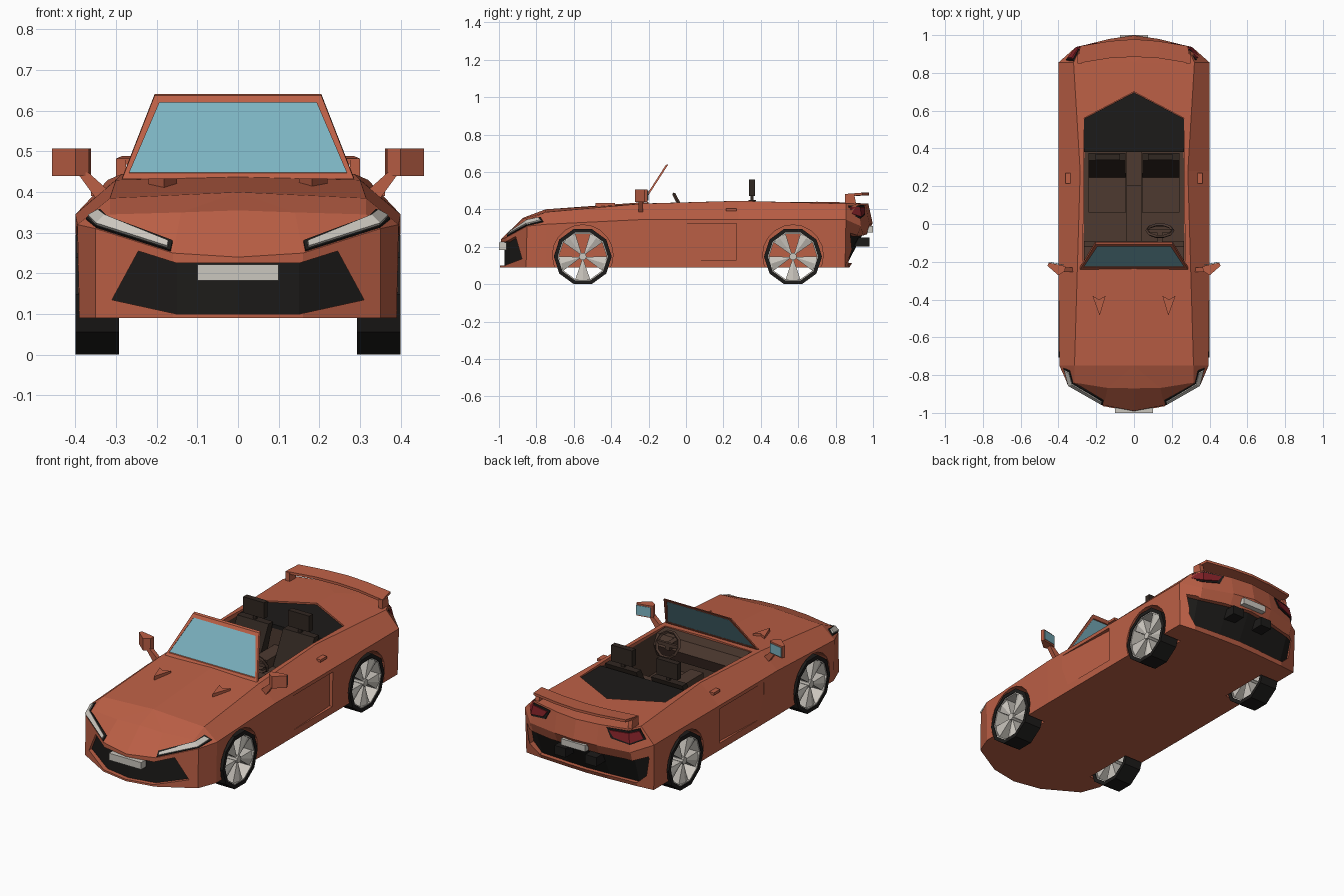
import bpy, bmesh
from math import sin, cos, pi, radians
from mathutils import Vector as V

if "Cube" in bpy.data.objects:
    bpy.data.objects.remove(bpy.data.objects["Cube"])


def mat(name, *rgb):
    m = bpy.data.materials.new(name)
    m.diffuse_color = (*rgb, 1)
    m.use_nodes = True
    m.node_tree.nodes["Principled BSDF"].inputs["Base Color"].default_value = m.diffuse_color
    return m


PAINT = mat("paint", .5, .115, .06)
BLACK = mat("black", .012, .011, .01)
BROWN = mat("trim", .075, .042, .03)
SEAT = mat("seat_trim", .03, .02, .015)
GLASS = mat("glass", .2, .45, .53)
SILVER = mat("silver", .6, .57, .52)
TAIL = mat("tail_red", .22, .015, .02)


def mesh(name, polys, m=None, mirror=True):
    """Object from polygons, optionally mirrored over x = 0, shared corners welded."""
    if mirror:
        polys = [f for f in polys if any(abs(p[0]) > 1e-4 for p in f)]
        polys = polys + [[(-p[0], p[1], p[2]) for p in reversed(f)] for f in polys]
    bm, seen = bmesh.new(), {}
    for f in polys:
        vs = []
        for p in f:
            k = tuple(round(c, 5) + 0.0 for c in p)
            if k not in seen:
                seen[k] = bm.verts.new(k)
            vs.append(seen[k])
        bm.faces.new(vs)
    bmesh.ops.recalc_face_normals(bm, faces=bm.faces)
    me = bpy.data.meshes.new(name)
    bm.to_mesh(me)
    bm.free()
    ob = bpy.data.objects.new(name, me)
    bpy.context.collection.objects.link(ob)
    if m:
        me.materials.append(m)
    return ob


def prism(polys, vec):
    """Faces of a solid swept from connected polygons along vec."""
    base = [[tuple(round(c, 5) for c in p) for p in f] for f in polys]
    up = lambda p: tuple(p[i] + vec[i] for i in range(3))
    edges = {(f[i - 1], f[i]) for f in base for i in range(len(f))}
    out = [f[::-1] for f in base] + [[up(p) for p in f] for f in base]
    for a, b in sorted(edges):
        if (b, a) not in edges:
            out.append([a, b, up(b), up(a)])
    return out


def solid(name, polys, vec, m=None, mirror=True):
    return mesh(name, prism(polys, vec), m, mirror)


def box(name, x0, x1, y0, y1, z0, z1, m, mirror=True):
    return solid(name, [[(x0, y0, z0), (x1, y0, z0), (x1, y1, z0), (x0, y1, z0)]], (0, 0, z1 - z0), m, mirror)


def shift(polys, *d):
    return [[tuple(p[i] + d[i] for i in range(3)) for p in f] for f in polys]


def bil(q, uv):
    """Points on a four-cornered body panel."""
    a, b, c, d = map(V, q)
    return [tuple(a.lerp(b, u).lerp(d.lerp(c, u), v)) for u, v in uv]


# body shell: three half rings (sill, side crease, shoulder) and the deck
low = [(x, y, .09) for x, y in [(0, -.995), (.16, -.965), (.35, -.855), (.39, -.75), (.395, -.24),
                                (.395, .28), (.395, .85), (.3, .86), (.13, .87), (0, .875)]]
mid = [(0, -.99, .24), (.16, -.96, .25), (.35, -.85, .31), (.395, -.75, .32), (.4, -.24, .345),
       (.4, .28, .345), (.4, .855, .345), (.31, .935, .31), (.13, .98, .32), (0, .998, .325)]
top = [(0, -.87, .355), (.14, -.868, .35), (.315, -.84, .345), (.315, -.75, .385), (.3, -.24, .43),
       (.285, .28, .445), (.32, .855, .43), (.29, .92, .43), (.13, .96, .43), (0, .975, .43)]
ctr = {3: (0, -.75, .4), 4: (0, -.24, .437), 5: (0, .28, .45), 6: (0, .855, .437)}
shell = [low[::-1]]
for a, b in ((low, mid), (mid, top)):
    shell += [[a[i], a[i + 1], b[i + 1], b[i]] for i in range(9)]
shell += [[top[0], top[1], ctr[3]], [top[1], top[2], top[3], ctr[3]]]
shell += [[ctr[i], top[i], top[i + 1], ctr[i + 1]] for i in (3, 4, 5)]
shell += [[ctr[6], top[6], top[7], top[8]], [ctr[6], top[8], top[9]]]
body = mesh("body", shell, PAINT)


def cut(polys, vec):
    c = solid("cutter", polys, vec)
    c.hide_render = True
    mod = body.modifiers.new("cut", 'BOOLEAN')
    mod.operation, mod.solver, mod.object = 'DIFFERENCE', 'EXACT', c
    bpy.context.view_layer.objects.active = body
    bpy.ops.object.modifier_apply(modifier=mod.name)
    bpy.data.objects.remove(c)


def circle(x, y, z, r, n):
    return [(x, y + r * cos(2 * pi * i / n), z + r * sin(2 * pi * i / n)) for i in range(n)]


# wheel wells, cockpit and door scoops
WHEELS = (-.552, .572)
for y in WHEELS:
    cut([circle(.28, y, .155, .162, 20)], (.3, 0, 0))
cut([[(0, -.2, .2), (.27, -.2, .2), (.265, .56, .2), (0, .7, .2)]], (0, 0, .4))
cut([[(.398, -.12, .13), (.45, -.12, .13), (.45, .27, .13), (.378, .27, .13)]], (0, 0, .195))


# front grille and rear lower panel, recessed
def nose(x, z):
    return (x, -.995 + x * .03 / .16 if x < .16 else -.965 + (x - .16) * .11 / .19, z)


grille = [[nose(0, .1), nose(.15, .1), nose(.15, .225), nose(0, .225)],
          [nose(.15, .1), nose(.31, .135), nose(.245, .255), nose(.15, .225)]]
cut(shift(grille, 0, -.06, 0), (0, .09, 0))
solid("grille", shift(grille, 0, .025, 0), (0, .01, 0), BLACK)
rq = [[low[i], low[i + 1], mid[i + 1], mid[i]] for i in (6, 7, 8)]
rear = [bil(rq[0], [(.45, .3), (1, .1), (1, .75), (.3, .75)])]
rear += [bil(q, [(0, .1), (1, .1), (1, .75), (0, .75)]) for q in rq[1:]]
cut(shift(rear, 0, .08, 0), (0, -.11, 0))
solid("rear_lower_panel", shift(rear, 0, -.035, 0), (0, .012, 0), BLACK)
box("exhaust", .06, .13, .88, .98, .2, .25, BLACK)
box("front_plate", -.1, .1, -1, -.96, .183, .222, SILVER, False)
box("rear_plate", -.075, .075, .97, 1, .275, .31, SILVER, False)

# headlights and tail lights
h1, h2 = ([mid[i], mid[i + 1], top[i + 1], top[i]] for i in (1, 2))
for name, g, d, m in (("headlight_frame", .07, .004, BLACK), ("headlight", 0, .009, SILVER)):
    lamp = [bil(h1, [(.06 - g / 2, .06 - g / 2), (1, .15 - g), (1, .75 + g), (.06 - g / 2, .2 + g)]),
            bil(h2, [(0, .15 - g), (.8 + g, .3 - g), (.65 + g, .6 + g), (0, .75 + g)])]
    solid(name, shift(lamp, 0, .01, -.01), (d / 2, -.01 - d, .01 + d), m)
t1, t2 = ([mid[i], mid[i + 1], top[i + 1], top[i]] for i in (6, 7))
for name, g, d, m in (("tail_light_frame", .08, .004, BLACK), ("tail_light", 0, .009, TAIL)):
    lamp = [bil(t1, [(.25 - g, .45 - g), (1, .42 - g), (1, .85 + g), (.25 - g, .82 + g)]),
            bil(t2, [(0, .42 - g), (.5 + g, .55 - g), (.65 + g, .85 + g), (0, .85 + g)])]
    solid(name, shift(lamp, -.005, -.01, 0), (.005 + d / 2, .01 + d, 0), m)

# spoiler on end posts
f, r = [(0, .885, .47), (.13, .878, .47), (.3, .85, .468)], [(0, .978, .475), (.13, .968, .475), (.285, .942, .475)]
solid("spoiler", [[f[i], f[i + 1], r[i + 1], r[i]] for i in (0, 1)], (0, 0, .014), PAINT)
solid("spoiler_post", [[(.3, .85, .425), (.3, .85, .478), (.3, .9, .478), (.3, .91, .425)]], (-.025, 0, 0), PAINT)


# windscreen frame and glass
def ws(x, t):
    return (x, -.24 + .132 * t, .432 + .205 * t)


o, i_ = [ws(0, 0), ws(.285, 0), ws(.205, 1), ws(0, 1)], [ws(0, .07), ws(.268, .07), ws(.193, .92), ws(0, .92)]
solid("windscreen_frame", [[o[k], o[k + 1], i_[k + 1], i_[k]] for k in range(3)], (0, .014, .004), PAINT)
solid("windscreen", shift([i_], 0, .006, .001), (0, .004, 0), GLASS)

# mirrors
plan = [(.362, -.225), (.367, -.25), (.4, -.272), (.458, -.222), (.452, -.205), (.4, -.215)]
solid("mirror", [[(x, y, .44) for x, y in plan]], (0, 0, .067), PAINT)
solid("mirror_glass", [[(.37, -.219, .447), (.4, -.213, .447), (.4, -.213, .5), (.37, -.219, .5)],
                       [(.4, -.213, .447), (.45, -.203, .447), (.45, -.203, .5), (.4, -.213, .5)]], (0, .003, 0), GLASS)
solid("mirror_arm", [[(.32, -.255, .405), (.35, -.255, .385), (.39, -.255, .44), (.37, -.255, .45)]], (0, .025, 0), PAINT)

# bonnet vents and door handles
solid("bonnet_vent", [[(.15, -.38, .41), (.182, -.485, .41), (.22, -.38, .41), (.185, -.4, .41)]], (0, 0, .023), PAINT)
box("door_handle", .335, .362, .215, .27, .39, .404, PAINT)

# interior tub, rear cover, dashboard, console
pts = [(0, -.195), (.267, -.195), (.262, .558), (0, .695)]
tub = [[(x, y, .206) for x, y in pts]]
tub += [[(*a, .206), (*b, .206), (*b, .425), (*a, .425)] for a, b in zip(pts, pts[1:])]
mesh("interior_tub", tub, BROWN)
solid("rear_cover", [[(0, .38, .41), (.264, .38, .41), (.264, .558, .41), (0, .697, .41)]], (0, 0, .022), BLACK)
box("rear_bulkhead", -.262, .262, .38, .4, .206, .41, BROWN, False)
solid("dashboard", [[(0, -.195, .3), (0, -.195, .43), (0, -.12, .425), (0, -.09, .37), (0, -.12, .3)]], (.264, 0, 0), BROWN)
box("console", -.04, .04, -.1, .2, .2, .29, BROWN, False)
box("console_armrest", -.04, .04, .2, .38, .2, .32, BROWN, False)

# seats
box("seat_cushion", .042, .24, .06, .27, .2, .27, BROWN)
solid("seat_back", [[(.045, .24, .26), (.045, .31, .26), (.045, .375, .45), (.045, .335, .45)]], (.195, 0, 0), SEAT)
box("headrest_post", .13, .15, .345, .36, .44, .48, SEAT)
box("headrest", .075, .205, .338, .37, .47, .56, SEAT)

# steering wheel
bpy.ops.mesh.primitive_torus_add(major_segments=10, minor_segments=4, major_radius=.068, minor_radius=.009,
                                 location=(.137, -.035, .425), rotation=(radians(-62), 0, 0))
wheel = bpy.context.object
wheel.name = "steering_wheel"
wheel.data.materials.append(BROWN)
box("steering_spokes", .075, .2, -.045, -.03, .415, .435, BROWN, False)
box("steering_column", .122, .152, -.12, -.03, .395, .43, BROWN, False)

# wheels: ten-sided open tyre, thin rim, five wedge spokes with a raised ridge
for tag, y in zip(("front", "rear"), WHEELS):
    a, b, c = (circle(.293, y, .1475, r, 10) for r in (.155, .134, .128))
    solid(tag + "_tyre", [[a[k - 1], a[k], b[k], b[k - 1]] for k in range(10)], (.107, 0, 0), BLACK)
    solid(tag + "_rim", shift([[b[k - 1], b[k], c[k], c[k - 1]] for k in range(10)], .005, 0, 0), (.098, 0, 0), SILVER)
    spokes = []
    for k in range(5):
        p, q = V(c[2 * k - 1]), V(c[2 * k])
        m_ = p.lerp(q, .5)
        P = [V((.293, y, .1475)).lerp(m_, .05), p, m_, q]
        lo = [v + V((.012, 0, 0)) for v in P]
        hi = [v + V((.09 + (.012 if j == 2 else 0), 0, 0)) for j, v in enumerate(P)]
        spokes += [[lo[0], lo[3], lo[2], lo[1]], [hi[0], hi[1], hi[2]], [hi[0], hi[2], hi[3]]]
        spokes += [[lo[j], lo[(j + 1) % 4], hi[(j + 1) % 4], hi[j]] for j in range(4)]
    mesh(tag + "_spokes", spokes, SILVER)
    solid(tag + "_hub", [circle(.305, y, .1475, .02, 10)], (.088, 0, 0), SILVER)
